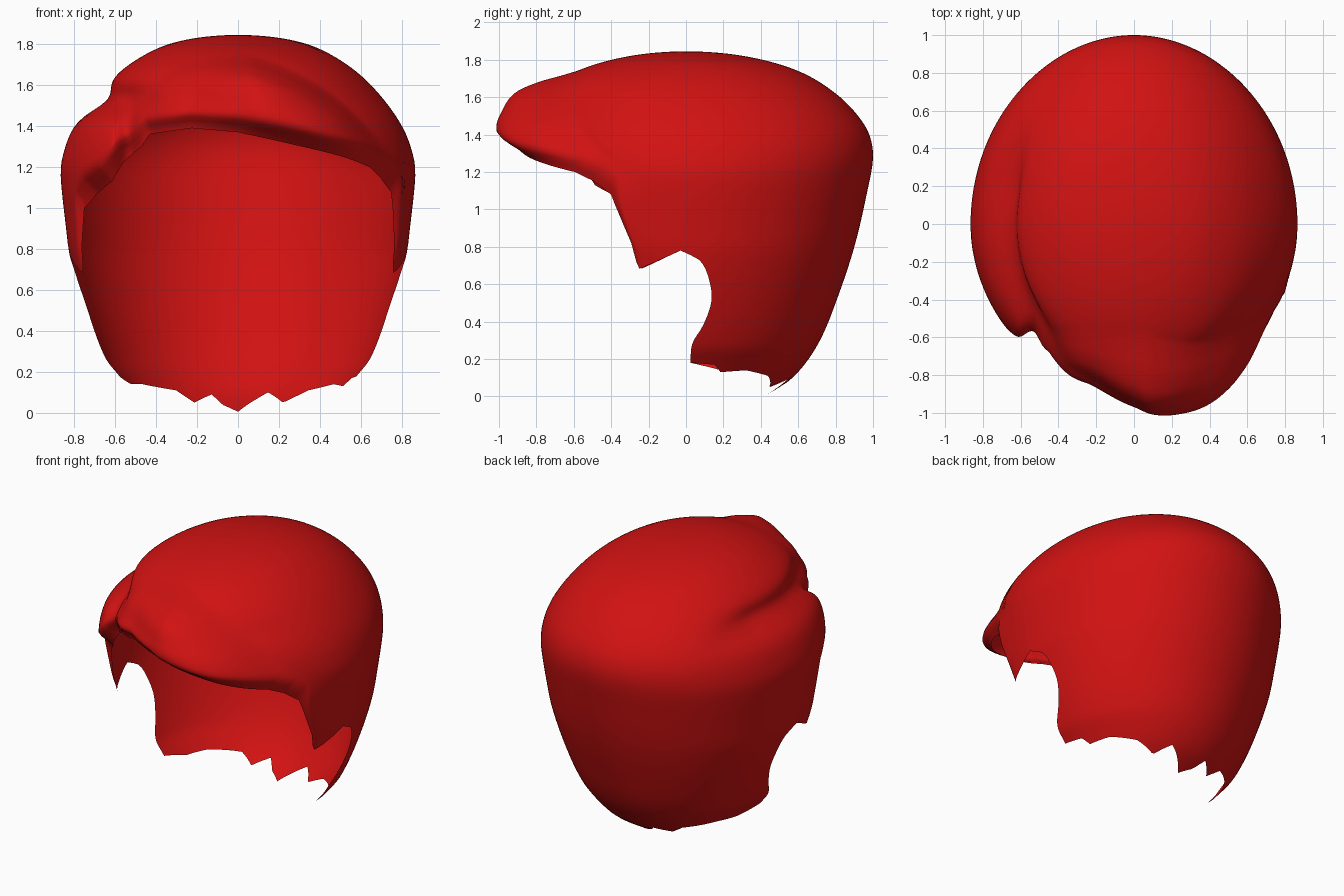
import bpy, bmesh, math

if "Cube" in bpy.data.objects:
    bpy.data.objects.remove(bpy.data.objects["Cube"])

TOP = 1.845


def look(tab, t, smooth=False):
    """Interpolate a list of (key, value) pairs, linearly or as a smooth curve."""
    if t <= tab[0][0]:
        return tab[0][1]
    if t >= tab[-1][0]:
        return tab[-1][1]
    i = max(k for k in range(len(tab) - 1) if tab[k][0] <= t)
    (x0, y0), (x1, y1) = tab[i], tab[i + 1]
    h = x1 - x0
    f = (t - x0) / h
    if not smooth:
        return y0 + (y1 - y0) * f

    def slope(k):
        a, b = tab[max(k - 1, 0)], tab[min(k + 1, len(tab) - 1)]
        return (b[1] - a[1]) / (b[0] - a[0])
    m0, m1 = slope(i) * h, slope(i + 1) * h
    return ((2*f**3 - 3*f*f + 1) * y0 + (f**3 - 2*f*f + f) * m0
            + (3*f*f - 2*f**3) * y1 + (f**3 - f*f) * m1)


def step(a, b, t):
    f = min(1, max(0, (t - a) / (b - a)))
    return f * f * (3 - 2 * f)


def by_depth(tab):
    return [(math.sqrt(TOP - z), r) for z, r in tab]


# dome profiles: height -> relative radius
BACK = by_depth([(1.845, 0), (1.82, .31), (1.74, .6), (1.62, .8), (1.5, .92), (1.4, .98), (1.28, 1),
                 (1.1, .97), (.8, .9), (.5, .8), (.27, .7), (.1, .57), (.0, .42)])
SIDE = by_depth([(1.845, 0), (1.81, .35), (1.72, .58), (1.6, .75), (1.4, .925), (1.25, .99), (1.15, 1),
                 (.9, .97), (.75, .945), (.5, .86), (.27, .75), (.18, .67), (.0, .5)])
# hem heights by angle: front (right to left) and nape
FRONT_HEM = [(2, .78), (12.5, .71), (17.5, .68), (19, .8), (21.5, 1.0), (23, 1.08), (28, 1.15), (35, 1.2),
             (49, 1.25), (70, 1.31), (90, 1.37), (107, 1.39), (124, 1.36), (127, 1.3), (135, 1.23),
             (142, 1.13), (152, 1.07), (158, 1.0), (161, .8), (162.5, .68), (167.5, .71), (178, .78)]
NAPE_HEM = [(-2, .18), (10, .17), (14, .13), (28, .14), (46, .11), (59, .05), (72, .1), (90, .005),
            (101, .04), (106, .09), (120, .05), (128, .11), (152, .14), (166, .14), (182, .18)]
# rear edge of the ear opening: height -> angle
EAR = [(.18, 2), (.28, 2.5), (.38, 6.5), (.5, 9), (.6, 8.3), (.72, 5), (.76, 1), (.78, -2)]
# swept fringe: crease height across x, strength across x, roll shape below the crease
CREASE = [(-.86, 1.5), (-.5, 1.52), (-.4, 1.6), (-.25, 1.68), (0, 1.71), (.1, 1.7), (.3, 1.62),
          (.5, 1.49), (.7, 1.29), (.86, 1.1)]
STRENGTH = [(-.86, 0), (-.62, 0), (-.53, -.45), (-.47, -.1), (-.35, .25), (-.2, .35), (0, .75), (.1, .97),
            (.3, 1), (.5, .9), (.68, .6), (.8, .3), (.86, 0)]
ROLL = [(-.03, 0), (0, .05), (.02, .1), (.08, .18), (.2, .2), (.33, .13), (.42, .06)]


def shell_point(deg, z, hem=None):
    """Point on the hair surface; angles over 180 are the front."""
    a = math.radians(deg)
    c, s = math.cos(a), math.sin(a)
    u = math.sqrt(max(0, TOP - z))
    w = s * s
    rho = look(BACK, u, True) * w + look(SIDE, u, True) * (1 - w)
    # parting groove along the left side
    if c < 0:
        rho -= .085 * math.exp(-((z - 1.53) / .075) ** 2) * step(.45, .85, -c) * step(.75, .2, s) if s < .75 else 0
    b = 1.0 if s >= 0 else .88 + .09 * step(1.5, 1.7, z)
    if hem is not None:
        # edge curls inward
        rho *= 1 - .09 * step(.09, 0, z - hem) * step(.25, .5, -s)
    x, y = .865 * rho * c, b * rho * s
    if s < 0:
        y -= (look(ROLL, look(CREASE, x, True) - z, True) * look(STRENGTH, x, True)
              * step(.05, .5, -s))
    return x, y, z


def build_hair():
    bm = bmesh.new()
    back = [-2 + 2 * i for i in range(92)]
    front = [182 + i for i in range(176)]
    angles = back + front
    n, rows, low = len(angles), 46, 24
    pole = bm.verts.new((0, 0, TOP))
    grid = []
    for deg in angles:
        hem = look(FRONT_HEM, 360 - deg) if deg >= 182 else .78
        col = []
        for k in range(1, rows + 1):
            z = TOP - (TOP - hem) * (k / rows) ** 2
            col.append(bm.verts.new(shell_point(deg, z, hem if deg > 182 else None)))
        grid.append(col)
    # nape below the ears
    nape = []
    for i in range(93):
        deg = -2 + 2 * i
        col = [grid[i % n][-1]]
        hem = look(NAPE_HEM, deg)
        for k in range(1, low + 1):
            z = .78 + (hem - .78) * k / low
            e = look(EAR, z, True)
            ang = e + (180 - 2 * e) * i / 92
            col.append(bm.verts.new(shell_point(ang, z)))
        nape.append(col)
    for j in range(n):
        p, q = grid[j], grid[(j + 1) % n]
        bm.faces.new((pole, p[0], q[0]))
        for k in range(rows - 1):
            bm.faces.new((p[k], p[k + 1], q[k + 1], q[k]))
    for p, q in zip(nape, nape[1:]):
        for k in range(low):
            bm.faces.new((p[k], p[k + 1], q[k + 1], q[k]))
    for f in bm.faces:
        f.smooth = True
    me = bpy.data.meshes.new("hair")
    bm.to_mesh(me)
    bm.free()
    ob = bpy.data.objects.new("hair", me)
    bpy.context.collection.objects.link(ob)
    return ob


red = bpy.data.materials.new("hair_red")
red.diffuse_color = (.64, .006, .006, 1)
red.use_nodes = True
red.node_tree.nodes["Principled BSDF"].inputs["Base Color"].default_value = red.diffuse_color
hair = build_hair()
hair.data.materials.append(red)
